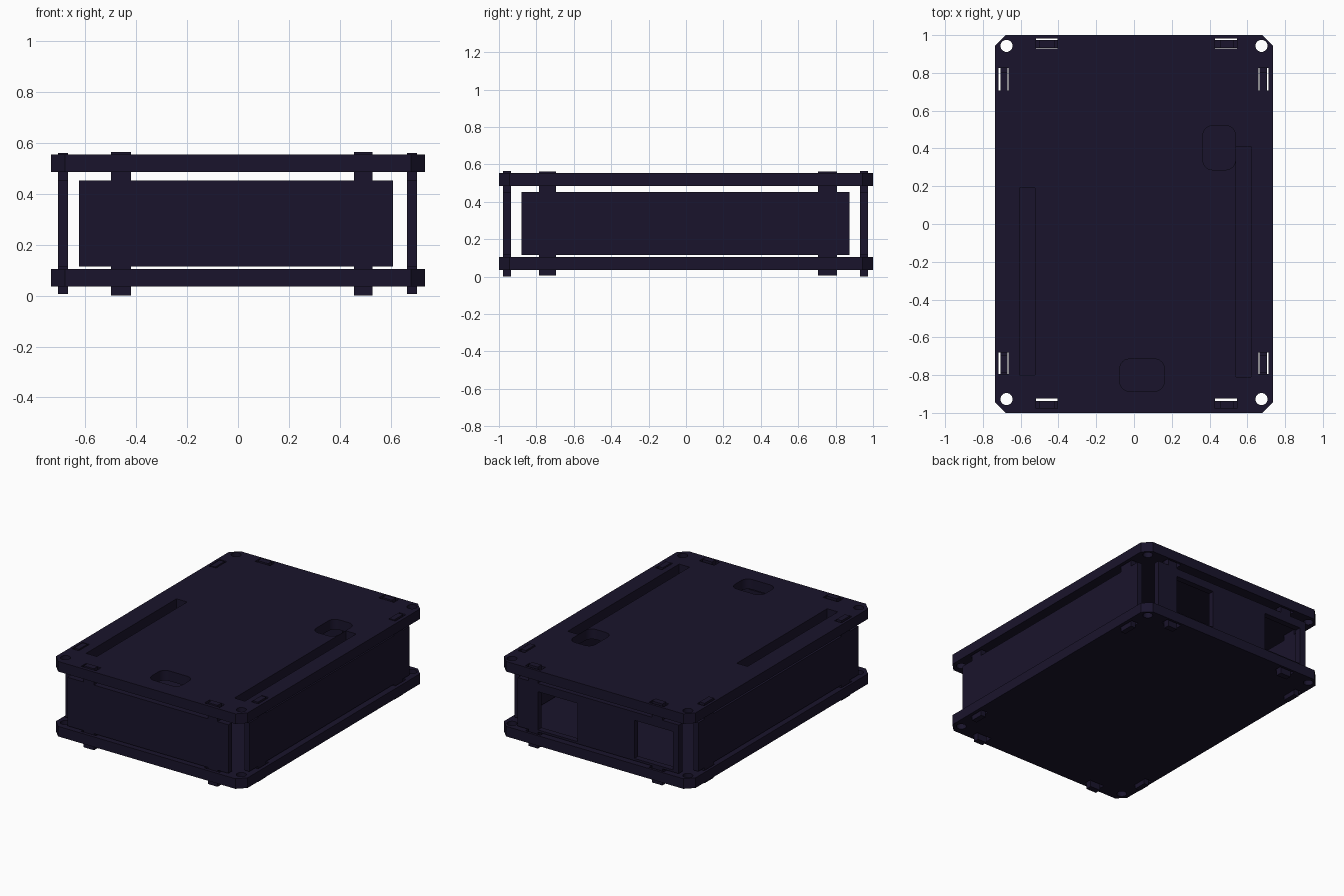
import bpy, bmesh
from math import cos, sin, pi
from mathutils import Matrix

if "Cube" in bpy.data.objects:
    bpy.data.objects.remove(bpy.data.objects["Cube"])

mat = bpy.data.materials.new("dark_acrylic")
mat.diffuse_color = (0.010, 0.007, 0.025, 1)
mat.use_nodes = True
mat.node_tree.nodes["Principled BSDF"].inputs["Base Color"].default_value = mat.diffuse_color


def rect(x0, x1, y0, y1):
    return [(x0, y0), (x1, y0), (x1, y1), (x0, y1)]


def circle(x, y, r, n=32):
    return [(x + r * cos(2 * pi * i / n), y + r * sin(2 * pi * i / n)) for i in range(n)]


def round_rect(x0, x1, y0, y1, r, n=6):
    pts = []
    for k, (cx, cy) in enumerate(rect(x0 + r, x1 - r, y0 + r, y1 - r)):
        for i in range(n + 1):
            a = pi + k * pi / 2 + i * pi / 2 / n
            pts.append((cx + r * cos(a), cy + r * sin(a)))
    return pts


def sheet(name, loops, thickness, matrix):
    """Flat cut sheet: first loop is the outline, the others are holes."""
    cu = bpy.data.curves.new(name, 'CURVE')
    cu.dimensions = '2D'
    cu.fill_mode = 'BOTH'
    cu.extrude = thickness / 2
    for pts in loops:
        sp = cu.splines.new('POLY')
        sp.points.add(len(pts) - 1)
        for p, (x, y) in zip(sp.points, pts):
            p.co = (x, y, 0, 1)
        sp.use_cyclic_u = True
    tmp = bpy.data.objects.new(name + "_curve", cu)
    bpy.context.collection.objects.link(tmp)
    dg = bpy.context.evaluated_depsgraph_get()
    me = bpy.data.meshes.new_from_object(tmp.evaluated_get(dg))
    bpy.data.objects.remove(tmp)
    me.transform(matrix)
    bm = bmesh.new()
    bm.from_mesh(me)
    bmesh.ops.remove_doubles(bm, verts=bm.verts, dist=1e-5)
    bmesh.ops.recalc_face_normals(bm, faces=bm.faces)
    for f in bm.faces:
        f.smooth = False
    bm.to_mesh(me)
    bm.free()
    me.name = name
    me.materials.clear()
    me.materials.append(mat)
    ob = bpy.data.objects.new(name, me)
    bpy.context.collection.objects.link(ob)
    return ob


def tabbed(u0, u1, tabs, low, high, z0=0.115, z1=0.452):
    """Panel outline with tabs on its lower and upper edges."""
    bottom, top = [(u0, z0)], [(u1, z1)]
    for a, b in tabs:
        bottom += [(a, z0), (a, low), (b, low), (b, z0)]
    for a, b in reversed(tabs):
        top += [(b, z1), (b, high), (a, high), (a, z1)]
    return bottom + [(u1, z0)] + top + [(u0, z1)]


# Chamfered plates with screw holes and tab slots
X, Y, C = 0.735, 1.0, 0.055
outline = [(-X + C, -Y), (X - C, -Y), (X, -Y + C), (X, Y - C),
           (X - C, Y), (-X + C, Y), (-X, Y - C), (-X, -Y + C)]
holes = [circle(s * 0.675, y, 0.032) for s in (-1, 1) for y in (-0.927, 0.943)]
for x0, x1 in ((-0.717, -0.664), (0.659, 0.711)):
    for y0, y1 in ((-0.795, -0.68), (0.706, 0.825)):
        holes.append(rect(x0, x1, y0, y1))
for y0, y1 in ((-0.978, -0.923), (0.93, 0.983)):
    for x0, x1 in ((-0.52, -0.405), (0.428, 0.545)):
        holes.append(rect(x0, x1, y0, y1))
sheet("bottom_plate", [outline] + holes, 0.07, Matrix.Translation((0, 0, 0.07)))

# Access openings in the top plate
access = [rect(-0.605, -0.523, -0.8, 0.19), rect(0.54, 0.62, -0.81, 0.41),
          round_rect(0.365, 0.537, 0.287, 0.52, 0.05),
          round_rect(-0.075, 0.16, -0.885, -0.715, 0.05)]
sheet("top_plate", [outline] + holes + access, 0.07, Matrix.Translation((0, 0, 0.52)))

# Side panels: profile in y-z
yz = Matrix(((0, 0, 1, 0), (1, 0, 0, 0), (0, 1, 0, 0), (0, 0, 0, 1)))
side = tabbed(-0.88, 0.875, [(-0.786, -0.695), (0.706, 0.806)], 0.007, 0.561)
for name, x in (("left_panel", -0.688), ("right_panel", 0.684)):
    sheet(name, [side], 0.038, Matrix.Translation((x, 0, 0)) @ yz)

# End panels: profile in x-z, the back one with two connector openings
xz = Matrix(((1, 0, 0, 0), (0, 0, -1, 0), (0, 1, 0, 0), (0, 0, 0, 1)))
end = tabbed(-0.625, 0.61, [(-0.5, -0.42), (0.456, 0.528)], 0.0, 0.565)
ports = [rect(0.15, 0.455, 0.13, 0.395), rect(-0.58, -0.285, 0.13, 0.395)]
sheet("front_panel", [end], 0.042, Matrix.Translation((0, -0.957, 0)) @ xz)
sheet("back_panel", [end] + ports, 0.042, Matrix.Translation((0, 0.952, 0)) @ xz)
